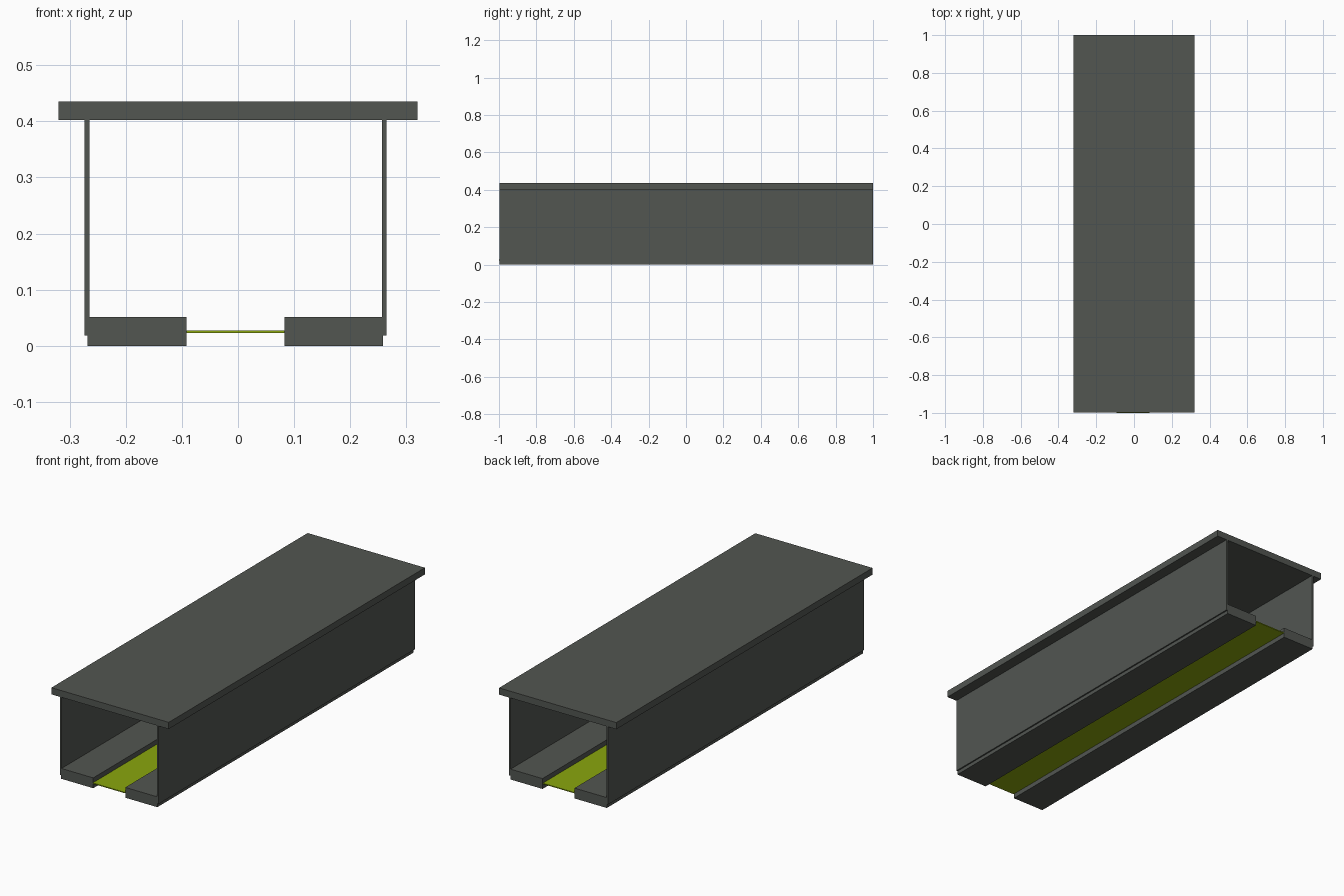
import bpy

if "Cube" in bpy.data.objects:
    bpy.data.objects.remove(bpy.data.objects["Cube"])


def material(name, color):
    m = bpy.data.materials.new(name)
    m.diffuse_color = (*color, 1)
    m.use_nodes = True
    m.node_tree.nodes["Principled BSDF"].inputs["Base Color"].default_value = m.diffuse_color
    return m


grey = material("dark grey", (0.085, 0.093, 0.083))
lime = material("lime green", (0.254, 0.381, 0.004))


def box(name, x, y, z, mat):
    """Box from (min, max) ranges on each axis."""
    bpy.ops.mesh.primitive_cube_add(size=1)
    ob = bpy.context.object
    ob.name = name
    for v in ob.data.vertices:
        v.co = [r[0] if c < 0 else r[1] for c, r in zip(v.co, (x, y, z))]
    ob.data.materials.append(mat)
    return ob


body_y = (-0.997, 1.0)

# Wide top plate
box("top_flange", (-0.32, 0.32), body_y, (0.402, 0.435), grey)

# Thin side webs
box("left_web", (-0.274, -0.265), body_y, (0.018, 0.402), grey)
box("right_web", (0.257, 0.265), body_y, (0.018, 0.402), grey)

# Bottom rails standing on the ground
box("left_bottom_rail", (-0.268, -0.092), body_y, (0.0, 0.051), grey)
box("right_bottom_rail", (0.083, 0.258), body_y, (0.0, 0.051), grey)

# Thin coloured strip between the rails, shifted slightly to the front
box("floor_strip", (-0.092, 0.083), (-1.0, 0.997), (0.023, 0.0275), lime)
